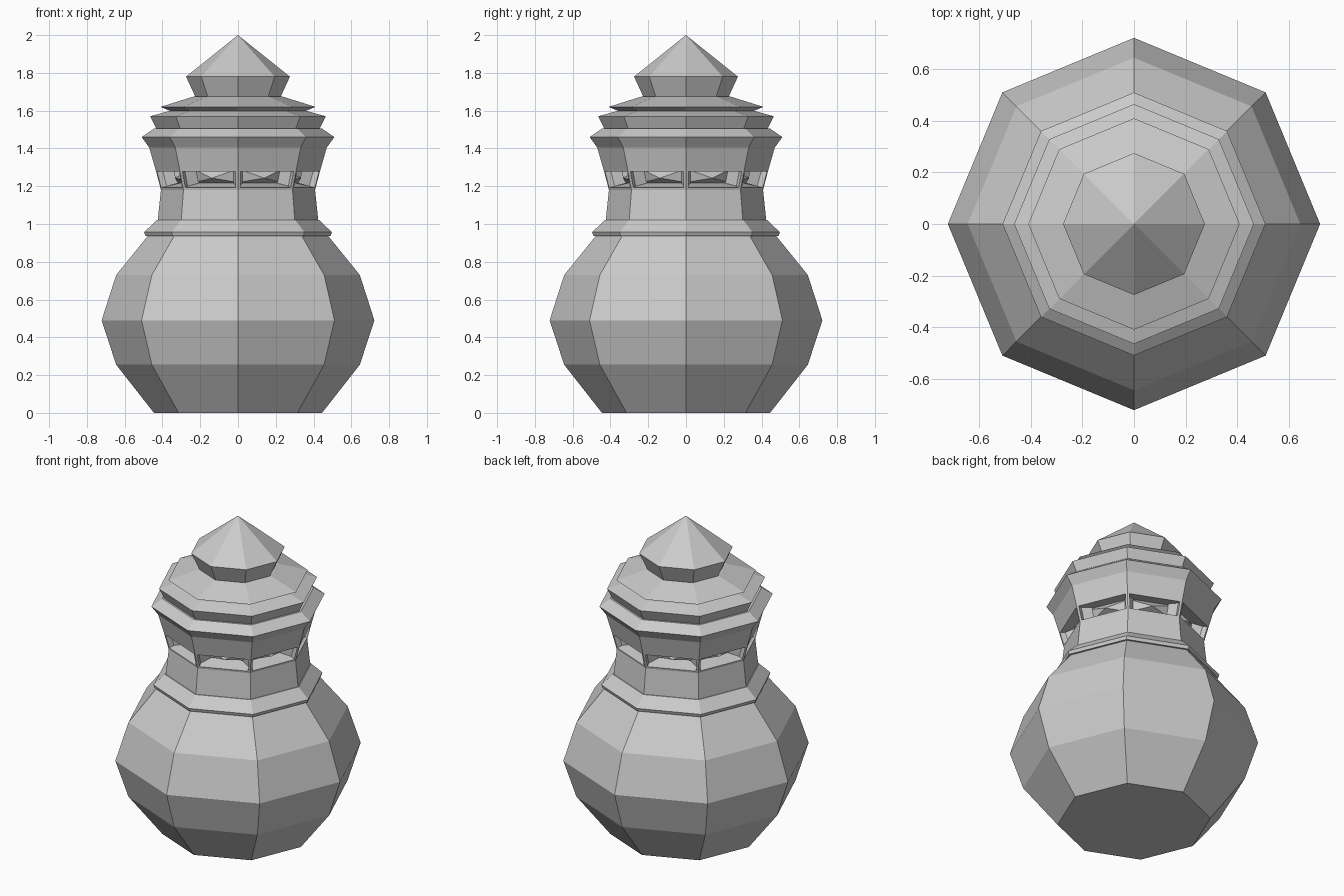
import bpy, bmesh
from math import sin, cos, pi

SIDES = 8

if "Cube" in bpy.data.objects:
    bpy.data.objects.remove(bpy.data.objects["Cube"], do_unlink=True)

stone = bpy.data.materials.new("pale grey stone")
stone.use_nodes = True
grey = (0.6, 0.6, 0.6, 1)
stone.diffuse_color = grey
stone.node_tree.nodes["Principled BSDF"].inputs["Base Color"].default_value = grey


def lathe(name, profile, windows=None):
    """Closed octagonal solid from (radius, height) points; optional window band."""
    bm = bmesh.new()
    rings = []
    for r, z in profile:
        if r == 0:
            rings.append([bm.verts.new((0, 0, z))] * SIDES)
        else:
            rings.append([bm.verts.new((r * cos(2 * pi * i / SIDES), r * sin(2 * pi * i / SIDES), z))
                          for i in range(SIDES)])
    for low, high in zip(rings, rings[1:]):
        for i in range(SIDES):
            j = (i + 1) % SIDES
            corners = dict.fromkeys((low[i], low[j], high[j], high[i]))
            bm.faces.new(list(corners))
    for ring in (rings[0], rings[-1]):
        if len(set(ring)) > 1:
            bm.faces.new(ring)
    bmesh.ops.recalc_face_normals(bm, faces=bm.faces)
    if windows:
        panes = [f for f in bm.faces
                 if len(f.verts) == 4 and windows[0] < f.calc_center_median().z < windows[1]]
        # thin frame, deep reveal, then a pointed panel inside
        bmesh.ops.inset_individual(bm, faces=panes, thickness=0.013, use_even_offset=True)
        bmesh.ops.inset_individual(bm, faces=panes, thickness=0, depth=-0.1)
        bmesh.ops.poke(bm, faces=panes, offset=0.07)
    mesh = bpy.data.meshes.new(name)
    bm.to_mesh(mesh)
    bm.free()
    mesh.materials.append(stone)
    bpy.context.collection.objects.link(bpy.data.objects.new(name, mesh))


# Bulging base
lathe("bulb_base", [(0.445, 0), (0.645, 0.255), (0.722, 0.49), (0.645, 0.73), (0.475, 0.94)])
# Ledge under the lookout
lathe("lower_ledge", [(0.47, 0.937), (0.49, 0.937), (0.497, 0.957), (0.43, 1.02)])
# Lookout drum with recessed windows
lathe("lookout", [(0.425, 1.02), (0.408, 1.18), (0.437, 1.29), (0.47, 1.405)], windows=(1.19, 1.28))
# Stepped roof
lathe("roof_eave", [(0.47, 1.405), (0.51, 1.46), (0.445, 1.505)])
lathe("roof_middle_tier", [(0.43, 1.5), (0.465, 1.57), (0.37, 1.597)])
lathe("roof_upper_tier", [(0.35, 1.595), (0.41, 1.62), (0.235, 1.675)])
# Pointed cap
lathe("cap", [(0.225, 1.672), (0.275, 1.78), (0, 2)])
